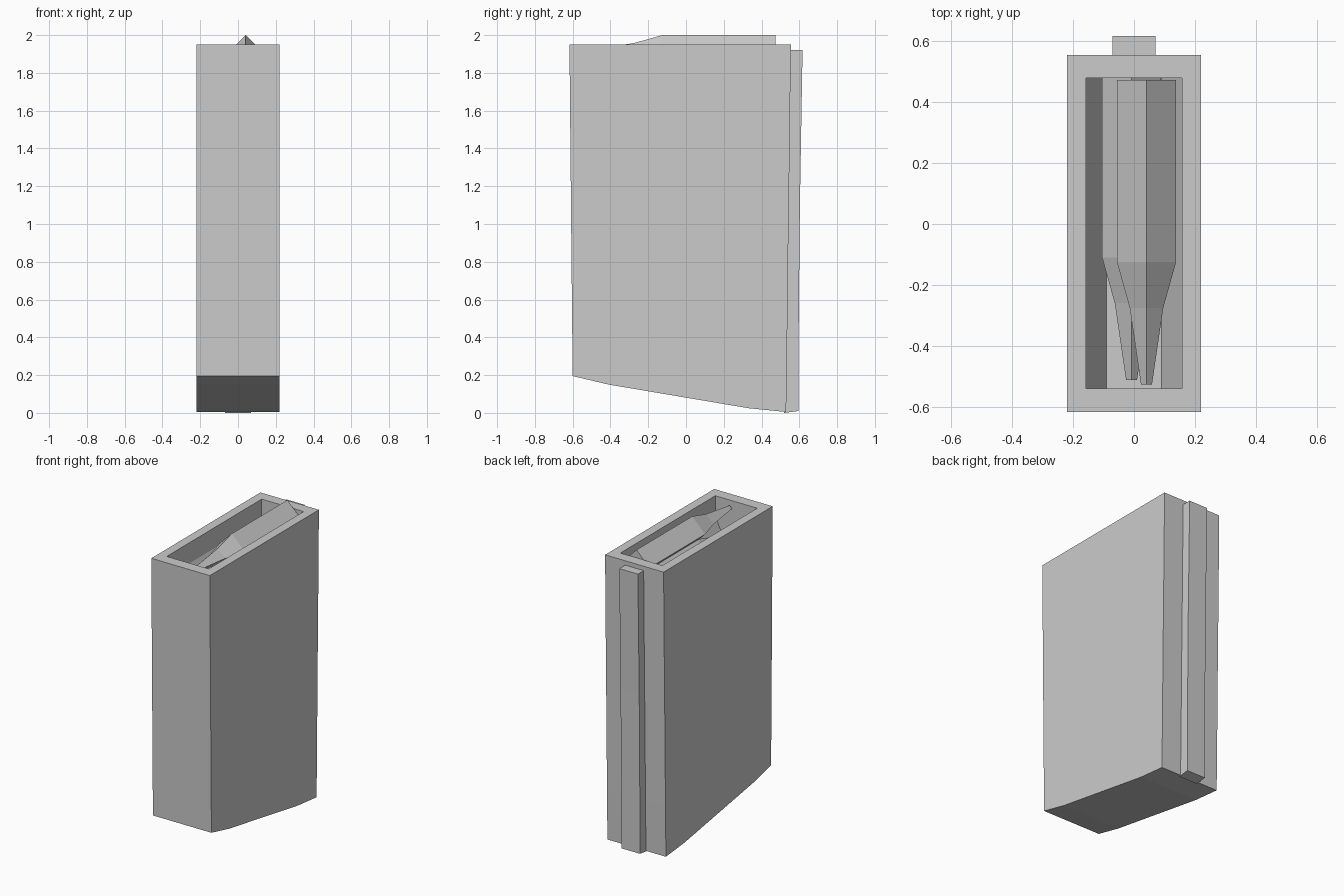
import bpy, bmesh

if "Cube" in bpy.data.objects:
    bpy.data.objects.remove(bpy.data.objects["Cube"])


def make_object(name, rings):
    """Solid skinned through rings with equal point counts, capped at both ends."""
    bm = bmesh.new()
    loops = [[bm.verts.new(p) for p in ring] for ring in rings]
    n = len(loops[0])
    for a, b in zip(loops, loops[1:]):
        for i in range(n):
            j = (i + 1) % n
            bm.faces.new((a[i], a[j], b[j], b[i]))
    bm.faces.new(loops[0])
    bm.faces.new(loops[-1])
    bmesh.ops.recalc_face_normals(bm, faces=bm.faces)
    mesh = bpy.data.meshes.new(name)
    bm.to_mesh(mesh)
    bm.free()
    ob = bpy.data.objects.new(name, mesh)
    bpy.context.collection.objects.link(ob)
    return ob


def side_profile(name, profile, half_width):
    """Extrude a (y, z) side outline across x."""
    return make_object(name, [[(x, y, z) for y, z in profile]
                              for x in (-half_width, half_width)])


# Box body with sloping base and slightly bowed front and back
back = [(0.53, 0.005), (0.535, 0.35), (0.54, 0.8), (0.547, 1.3), (0.555, 1.95)]
body = side_profile("body", [(-0.617, 1.95), (-0.608, 1.0), (-0.60, 0.195),
                             (-0.41, 0.15), (0.33, 0.025)] + back, 0.22)

# Open well: straight walls, then sides funnelling in to a flat floor
section = [(-0.158, 2.1), (-0.158, 1.81), (-0.09, 1.67),
           (0.09, 1.67), (0.158, 1.81), (0.158, 2.1)]
cutter = make_object("well_cutter", [[(x, y, z) for x, z in section]
                                     for y in (-0.54, 0.48)])
cutter.hide_render = True
cutter.hide_set(True)
mod = body.modifiers.new("well", "BOOLEAN")
mod.operation = "DIFFERENCE"
mod.solver = "EXACT"
mod.object = cutter

# Rib down the back
side_profile("back_rib", [(0.52, 0.0), (0.595, 0.01), (0.597, 0.5), (0.603, 1.1),
                          (0.617, 1.92), (0.54, 1.92)], 0.07)


# Four-sided rounds with tapered noses
def cartridge(name, x, z, shift):
    stations = [(0.473, 0.097), (-0.125, 0.097), (-0.275, 0.055), (-0.527, 0.018)]
    make_object(name, [[(x + r, y + shift, z), (x, y + shift, z + r),
                        (x - r, y + shift, z), (x, y + shift, z - r)]
                       for y, r in stations])


cartridge("upper_cartridge", 0.041, 1.903, 0.0)
cartridge("lower_cartridge", -0.008, 1.765, 0.015)
